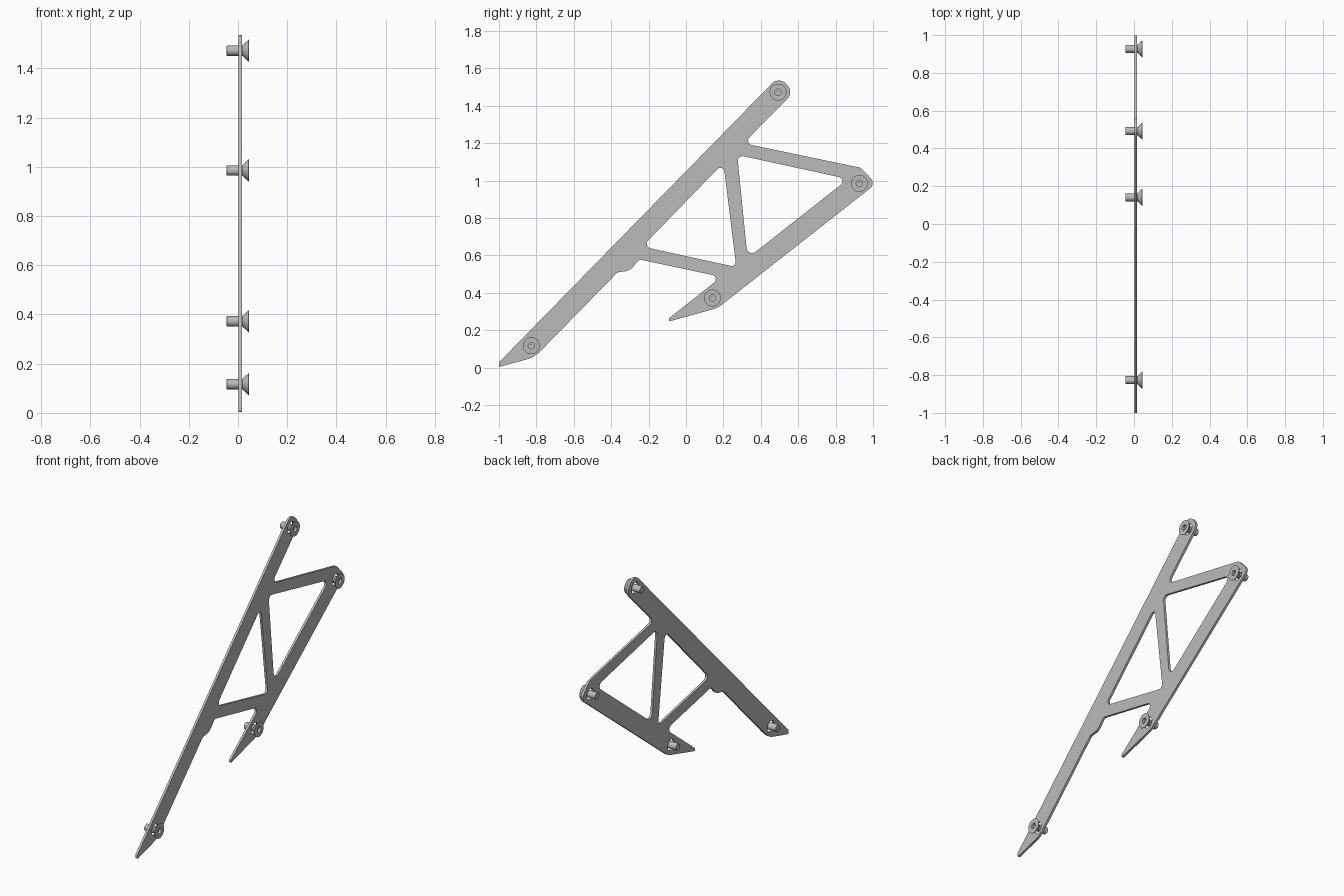
import bpy, bmesh, math
from mathutils import Vector

cube = bpy.data.objects.get("Cube")
if cube:
    bpy.data.objects.remove(cube, do_unlink=True)

grey = bpy.data.materials.new("plain grey")
grey.use_nodes = True
colour = (0.5, 0.5, 0.5, 1)
grey.diffuse_color = colour
grey.node_tree.nodes["Principled BSDF"].inputs["Base Color"].default_value = colour

PLATE_X, PLATE_HALF = 0.009, 0.007
HOLE_RADIUS = 0.034

# Corners of each contour: y, z, fillet radius
outline = [
    (-1, 0.003, 0.004), (-0.81, 0.055, 0.15), (-0.365, 0.51, 0.03),
    (-0.3, 0.517, 0.07), (-0.25, 0.578, 0.02), (0.189, 0.485, 0.023),
    (-0.092, 0.263, 0.006), (-0.092, 0.246, 0.006), (0.17, 0.319, 0.1),
    (1.015, 0.982, 0.035), (0.935, 1.068, 0.04), (0.307, 1.199, 0.025),
    (0.578, 1.474, 0.05), (0.496, 1.556, 0.05), (-1, 0.028, 0.008),
]
lower_window = [(-0.234, 0.647, 0.025), (0.269, 0.537, 0.022), (0.2, 1.094, 0.022)]
upper_window = [(0.274, 1.137, 0.025), (0.329, 0.585, 0.03), (0.867, 1.008, 0.024)]
screw_spots = [(0.492, 1.472), (0.927, 0.985), (0.141, 0.372), (-0.827, 0.117)]


def fillet(corners, steps=7):
    """Round every corner of a closed contour with an arc."""
    pts = []
    for i, (y, z, r) in enumerate(corners):
        p = Vector((y, z))
        a = (Vector(corners[i - 1][:2]) - p).normalized()
        b = (Vector(corners[(i + 1) % len(corners)][:2]) - p).normalized()
        half = a.angle(b) / 2
        centre = p + (a + b).normalized() * (r / math.sin(half))
        start = p + a * (r / math.tan(half)) - centre
        end = p + b * (r / math.tan(half)) - centre
        sweep = math.pi - 2 * half
        for k in range(steps + 1):
            t = k / steps
            arc = (start * math.sin((1 - t) * sweep) + end * math.sin(t * sweep)) / math.sin(sweep)
            pts.append(centre + arc)
    return pts


def circle(y, z, r, n=32):
    return [Vector((y + r * math.cos(math.tau * k / n), z + r * math.sin(math.tau * k / n)))
            for k in range(n)]


def smooth(obj):
    bpy.ops.object.select_all(action='DESELECT')
    obj.select_set(True)
    bpy.context.view_layer.objects.active = obj
    bpy.ops.object.shade_smooth_by_angle(angle=math.radians(30))


# Flat truss plate with windows and screw holes
curve = bpy.data.curves.new("truss_plate", 'CURVE')
curve.dimensions = '2D'
curve.fill_mode = 'BOTH'
curve.extrude = PLATE_HALF
contours = [fillet(c) for c in (outline, lower_window, upper_window)]
contours += [circle(y, z, HOLE_RADIUS) for y, z in screw_spots]
for pts in contours:
    spline = curve.splines.new('POLY')
    spline.points.add(len(pts) - 1)
    for point, co in zip(spline.points, pts):
        point.co = (co.x, co.y, 0, 1)
    spline.use_cyclic_u = True
curve.materials.append(grey)
plate = bpy.data.objects.new("truss_plate", curve)
bpy.context.collection.objects.link(plate)
plate.location.x = PLATE_X
plate.rotation_euler = (math.pi / 2, 0, math.pi / 2)
bpy.ops.object.select_all(action='DESELECT')
plate.select_set(True)
bpy.context.view_layer.objects.active = plate
bpy.ops.object.convert(target='MESH')
bm = bmesh.new()
bm.from_mesh(plate.data)
bmesh.ops.remove_doubles(bm, verts=bm.verts, dist=0.00001)
bmesh.ops.recalc_face_normals(bm, faces=bm.faces)
bm.to_mesh(plate.data)
bm.free()
smooth(plate)

# Countersunk screw: half profile as x, radius, turned about the x axis
screw_profile = [
    (-0.046, 0), (-0.046, 0.019), (-0.044, 0.021), (0.018, 0.021), (0.043, 0.045),
    (0.045, 0.045), (0.045, 0.017), (0.03, 0.017), (0.03, 0.009), (0.024, 0),
]
bm = bmesh.new()
verts = [bm.verts.new((x, r, 0)) for x, r in screw_profile]
edges = [bm.edges.new(pair) for pair in zip(verts, verts[1:])]
bmesh.ops.spin(bm, geom=verts + edges, axis=(1, 0, 0), cent=(0, 0, 0),
               angle=math.tau, steps=32, use_merge=True)
bmesh.ops.remove_doubles(bm, verts=bm.verts, dist=0.00001)
bmesh.ops.recalc_face_normals(bm, faces=bm.faces)
screw_mesh = bpy.data.meshes.new("screw")
bm.to_mesh(screw_mesh)
bm.free()
screw_mesh.materials.append(grey)

names = ["top_screw", "rear_screw", "lower_screw", "front_screw"]
for name, (y, z) in zip(names, screw_spots):
    screw = bpy.data.objects.new(name, screw_mesh.copy())
    bpy.context.collection.objects.link(screw)
    screw.location = (0, y, z)
    smooth(screw)
